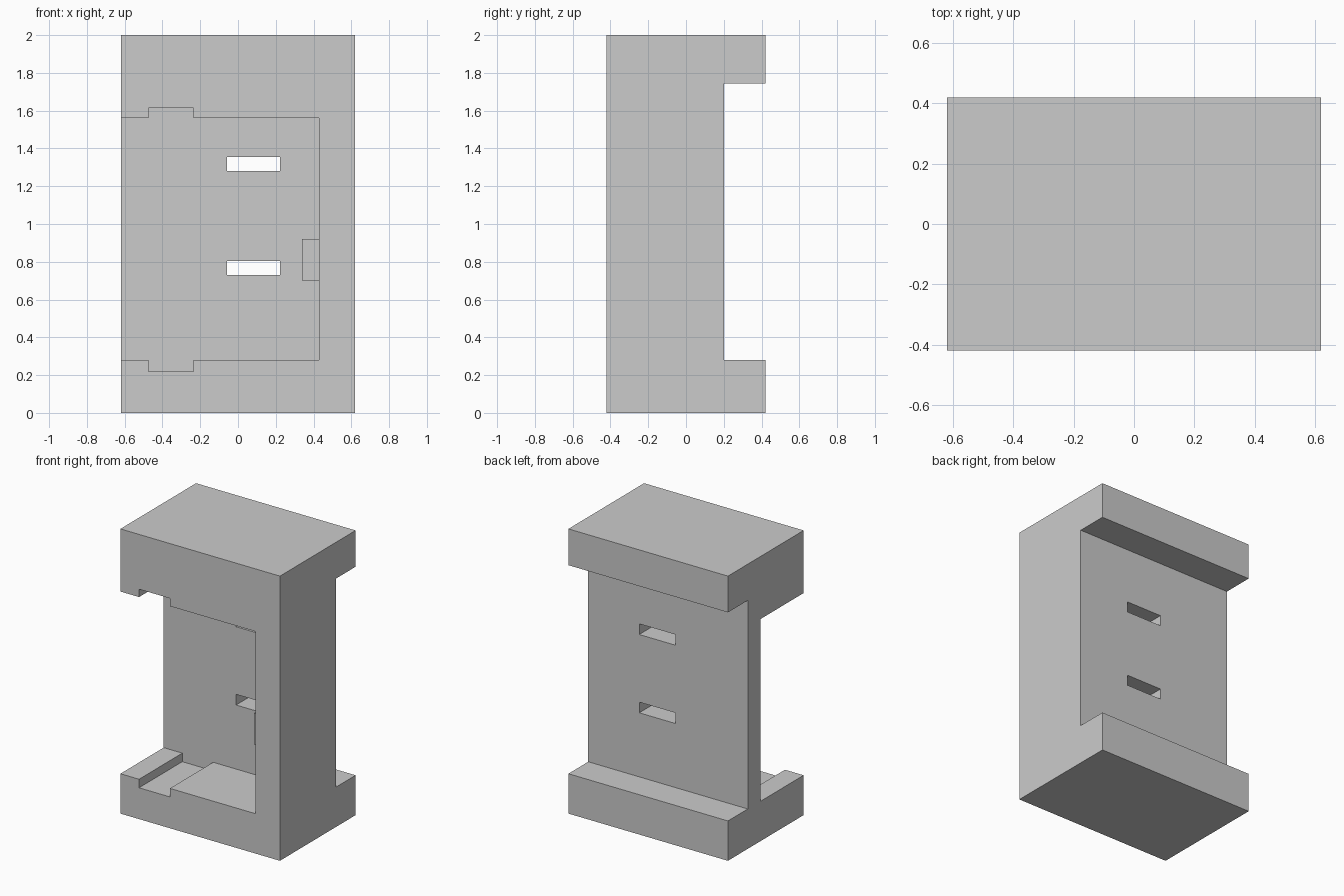
import bpy
import bmesh

cube = bpy.data.objects.get("Cube")
if cube:
    bpy.data.objects.remove(cube, do_unlink=True)

grey = bpy.data.materials.new("plain grey")
grey.use_nodes = True
colour = (0.6, 0.6, 0.6, 1)
grey.diffuse_color = colour
grey.node_tree.nodes["Principled BSDF"].inputs["Base Color"].default_value = colour


def box(name, x, y, z):
    """Axis-aligned box from (low, high) pairs."""
    bm = bmesh.new()
    bmesh.ops.create_cube(bm, size=1)
    for v in bm.verts:
        v.co = [pair[int(c > 0)] for pair, c in zip((x, y, z), v.co)]
    mesh = bpy.data.meshes.new(name)
    bm.to_mesh(mesh)
    bm.free()
    mesh.materials.append(grey)
    ob = bpy.data.objects.new(name, mesh)
    bpy.context.collection.objects.link(ob)
    return ob


W, D, H = 0.62, 0.42, 2.0
WALL = 0.06          # front of the back wall
OUT = 1.0            # cutters overshoot to here
BOTTOM, TOP = 0.28, 1.56

housing = box("housing", (-W, W), (-D, D), (0, H))

cutters = [
    # Recess across the back
    box("back_recess_cutter", (-OUT, OUT), (0.2, OUT), (BOTTOM, 1.745)),
    # Main cavity, open to the front and one side
    box("cavity_cutter", (-OUT, 0.43), (-OUT, WALL), (BOTTOM, TOP)),
    # Grooves in the cavity floor and ceiling
    box("groove_cutter", (-0.475, -0.235), (-OUT, WALL), (0.22, 1.615)),
]
# Slots through the back wall
for z in (0.73, 1.28):
    cutters.append(box("slot_cutter", (-0.057, 0.223), (-0.1, 0.5), (z, z + 0.075)))

for cutter in cutters:
    cutter.hide_render = True
    cutter.hide_set(True)
    cutter.display_type = 'WIRE'
    mod = housing.modifiers.new(cutter.name, 'BOOLEAN')
    mod.operation = 'DIFFERENCE'
    mod.solver = 'EXACT'
    mod.object = cutter

# Apply the cuts, then remove the cutters
bpy.context.view_layer.update()
graph = bpy.context.evaluated_depsgraph_get()
result = bpy.data.meshes.new_from_object(housing.evaluated_get(graph))
housing.modifiers.clear()
housing.data = result
for cutter in cutters:
    bpy.data.objects.remove(cutter, do_unlink=True)

# Stop block on the cavity's closed side
box("stop_block", (0.34, 0.43), (-0.31, WALL), (0.70, 0.92))
